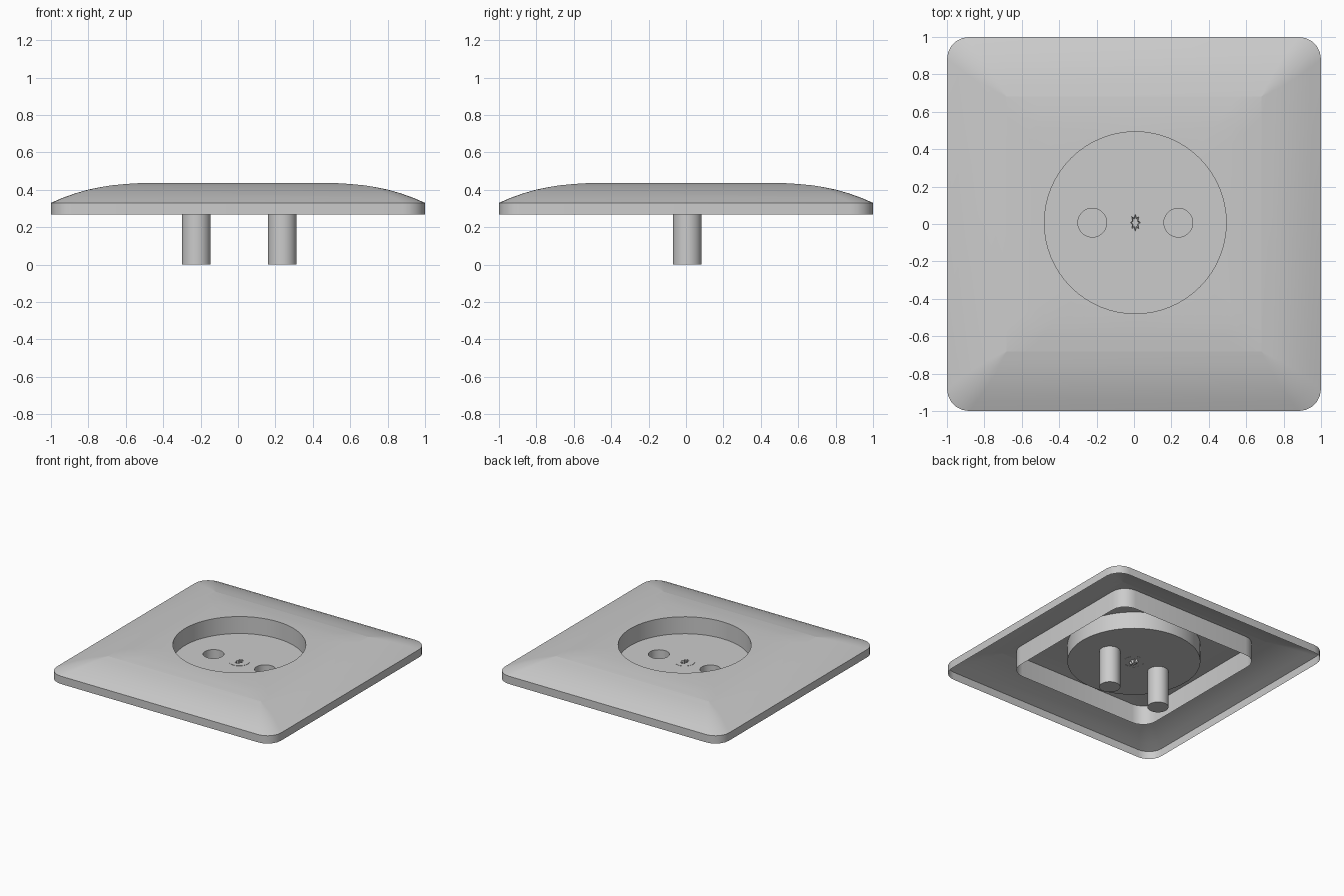
import bpy, bmesh
from math import sin, cos, pi

if "Cube" in bpy.data.objects:
    bpy.data.objects.remove(bpy.data.objects["Cube"])

CX, CY = 0.007, 0.007      # centre of the round recess
FLOOR_Z = 0.30


def circle(r, z, n=64, x=CX, y=CY):
    return [(x + r * cos(2 * pi * i / n), y + r * sin(2 * pi * i / n), z) for i in range(n)]


def square(h, z, n=64):
    pts = []
    for i in range(n):
        c, s = cos(2 * pi * i / n), sin(2 * pi * i / n)
        k = h / max(abs(c), abs(s))
        pts.append((c * k, s * k, z))
    return pts


def rounded_square(h, r, z, seg=5):
    pts = []
    for q in range(4):
        mid = pi / 4 + q * pi / 2
        sx, sy = (1 if cos(mid) > 0 else -1), (1 if sin(mid) > 0 else -1)
        for i in range(seg + 1):
            a = q * pi / 2 + i * pi / 2 / seg
            pts.append((sx * (h - r) + r * cos(a), sy * (h - r) + r * sin(a), z))
    return pts


def star(rx, ry, z, n=8):
    pts = []
    for i in range(2 * n):
        k = 1 if i % 2 == 0 else 0.6
        a = pi * i / n
        pts.append((CX + rx * k * cos(a), CY + ry * k * sin(a), z))
    return pts


def loft(bm, rings, cap_first=False, cap_last=False):
    loops = [[bm.verts.new(p) for p in ring] for ring in rings]
    for a, b in zip(loops, loops[1:]):
        n = len(a)
        for i in range(n):
            j = (i + 1) % n
            bm.faces.new((a[i], a[j], b[j], b[i]))
    if cap_first:
        bm.faces.new(loops[0][::-1])
    if cap_last:
        bm.faces.new(loops[-1])


def fill_with_holes(bm, rings):
    edges = []
    for ring in rings:
        vs = [bm.verts.new(p) for p in ring]
        edges += [bm.edges.new((vs[i - 1], vs[i])) for i in range(len(vs))]
    res = bmesh.ops.triangle_fill(bm, edges=edges, use_beauty=True, use_dissolve=False,
                                  normal=(0, 0, 1))
    for f in res["geom"]:
        if isinstance(f, bmesh.types.BMFace):
            f.normal_update()
            if f.normal.z < 0:
                f.normal_flip()


def finish(name, bm):
    bmesh.ops.remove_doubles(bm, verts=bm.verts, dist=0.00005)
    me = bpy.data.meshes.new(name)
    bm.to_mesh(me)
    bm.free()
    ob = bpy.data.objects.new(name, me)
    bpy.context.collection.objects.link(ob)
    bpy.ops.object.select_all(action='DESELECT')
    ob.select_set(True)
    bpy.context.view_layer.objects.active = ob
    bpy.ops.object.shade_smooth_by_angle(angle=0.5)
    return ob


# Outer frame: upright rim and a shallow domed border, open underneath
bm = bmesh.new()
profile = [(1, .12, .267), (1, .12, .33), (.94, .105, .356), (.87, .085, .381),
           (.80, .06, .401), (.74, .03, .413), (.682, .002, .423)]
loft(bm, [rounded_square(*p) for p in profile])
finish("outer_frame", bm)

# Cover plate: square outside, round recess wall, floor with holes
pins = [(CX + s * 0.23, CY) for s in (-1, 1)]
bm = bmesh.new()
loft(bm, [square(.682, .423), square(.60, .431), square(.52, .436),
          circle(.486, .437), circle(.486, FLOOR_Z)])
fill_with_holes(bm, [circle(.486, FLOOR_Z), circle(.07, FLOOR_Z, 32)]
                + [circle(.077, FLOOR_Z, 32, x, y) for x, y in pins])
finish("cover_plate", bm)

# Skirt hanging under the cover plate
bm = bmesh.new()
loft(bm, [rounded_square(.645, .12, .27), rounded_square(.645, .12, .426)])
finish("plate_skirt", bm)

# Pin sleeves: round sockets closed at the bottom
for (x, y), side in zip(pins, ("left", "right")):
    bm = bmesh.new()
    loft(bm, [circle(.077, 0, 32, x, y), circle(.077, FLOOR_Z, 32, x, y)], cap_first=True)
    finish("pin_sleeve_" + side, bm)

# Centre screw: flush head with a star-shaped drive recess
bm = bmesh.new()
top = FLOOR_Z + 0.002
loft(bm, [circle(.076, FLOOR_Z - .001, 32), circle(.076, top, 32)])
fill_with_holes(bm, [circle(.076, top, 32), star(.027, .045, top)])
loft(bm, [star(.027, .045, top), star(.02, .035, FLOOR_Z - .02)], cap_last=True)
finish("centre_screw", bm)
